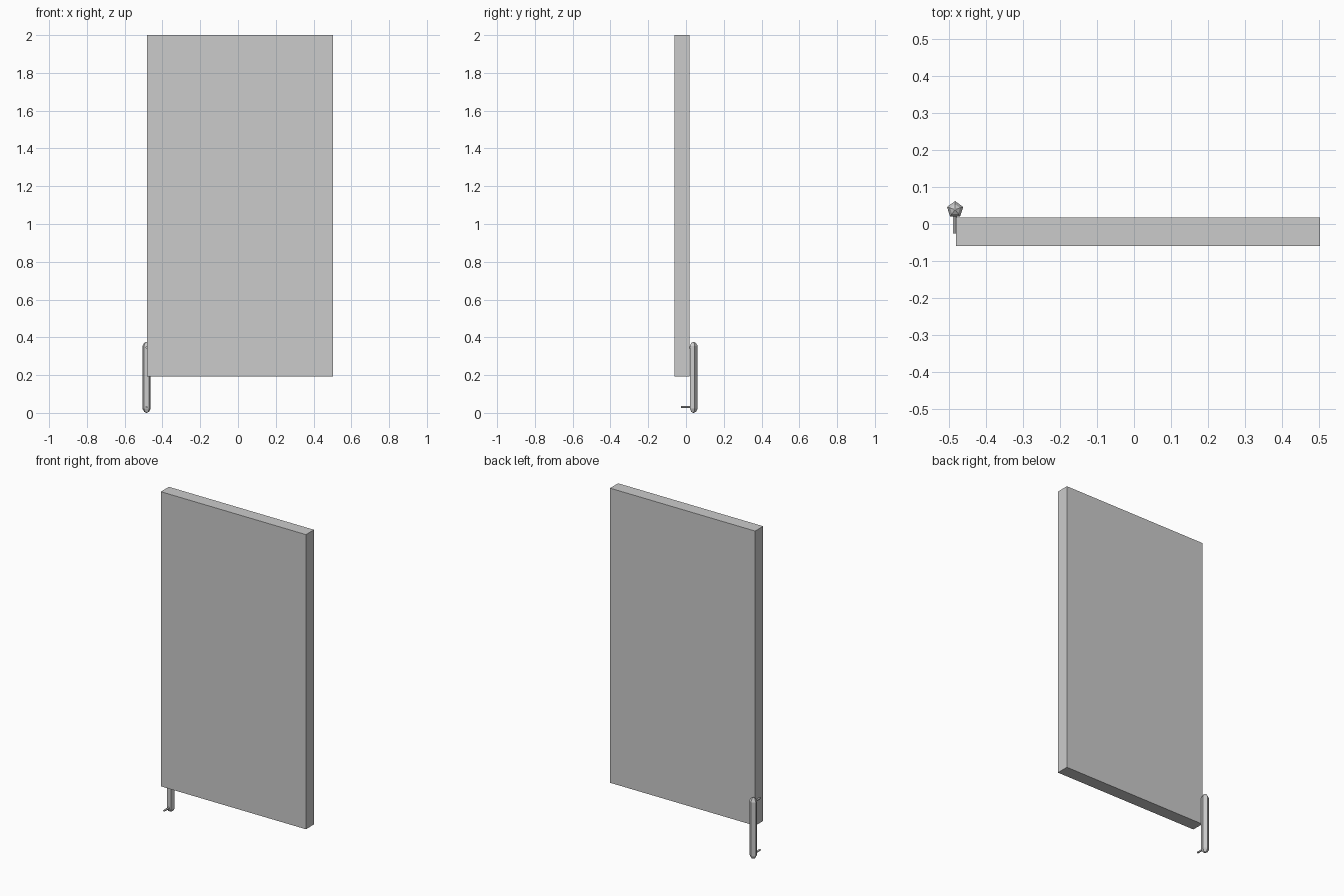
import bpy, bmesh, math
from mathutils import Vector

if "Cube" in bpy.data.objects:
    bpy.data.objects.remove(bpy.data.objects["Cube"])


def new_object(name, bm):
    bmesh.ops.recalc_face_normals(bm, faces=bm.faces)
    mesh = bpy.data.meshes.new(name)
    bm.to_mesh(mesh)
    bm.free()
    obj = bpy.data.objects.new(name, mesh)
    bpy.context.collection.objects.link(obj)
    return obj


def box(name, lo, hi):
    bm = bmesh.new()
    bmesh.ops.create_cube(bm, size=1)
    lo, hi = Vector(lo), Vector(hi)
    for v in bm.verts:
        v.co = (lo + hi) / 2 + v.co * (hi - lo)
    return new_object(name, bm)


def lathe(name, profile, place, sides=5):
    """Sweep (radius, height) rings with apex ends; place maps ring points to space."""
    bm = bmesh.new()
    rings = []
    for r, h in profile:
        angles = [math.pi / 2 + 2 * math.pi * i / sides for i in range(sides)]
        rings.append([bm.verts.new(place(r * math.cos(a), r * math.sin(a), h)) for a in angles])
    for a, b in zip(rings, rings[1:]):
        for i in range(sides):
            j = (i + 1) % sides
            bm.faces.new((a[i], a[j], b[j], b[i]))
    bm.faces.new(rings[0])
    bm.faces.new(rings[-1])
    bmesh.ops.remove_doubles(bm, verts=bm.verts, dist=0.0001)
    return new_object(name, bm)


# Flat door panel
box("door_panel", (-0.482, -0.06, 0.193), (0.503, 0.018, 2.0))

# Five-sided handle bar with tapered tips
X, Y = -0.484, 0.039
TOP = 0.376
tip = [(0.002, 0.0), (0.014, 0.006), (0.023, 0.022)]
profile = tip + [(r, TOP - h) for r, h in reversed(tip)]
lathe("handle_bar", profile, lambda x, y, h: (X + x, Y + y, h))

# Thin standoff pins near each end of the bar
for name, z in (("lower_pin", 0.03), ("upper_pin", TOP - 0.03)):
    lathe(name, [(0.006, -0.026), (0.006, 0.035)],
          lambda x, y, h, z=z: (X + x, h, z + y))
